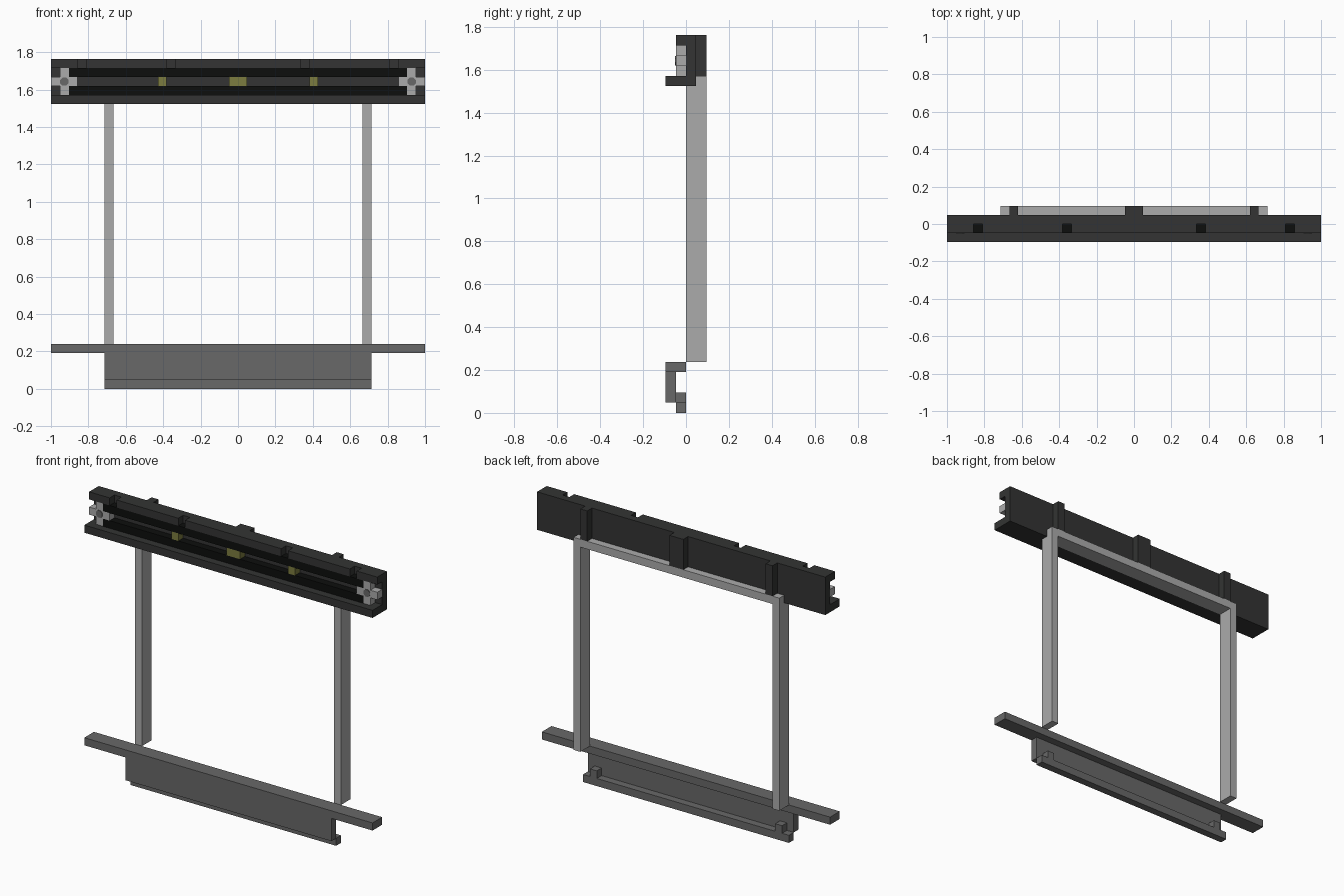
import bpy, bmesh, math

if "Cube" in bpy.data.objects:
    bpy.data.objects.remove(bpy.data.objects["Cube"], do_unlink=True)

U = 1 / 21  # grid module


def material(name, r, g, b):
    m = bpy.data.materials.new(name)
    m.use_nodes = True
    m.diffuse_color = (r, g, b, 1)
    m.node_tree.nodes["Principled BSDF"].inputs["Base Color"].default_value = (r, g, b, 1)
    return m


LIGHT = material("light grey", 0.41, 0.41, 0.41)
MID = material("mid grey", 0.138, 0.138, 0.138)
DARK = material("charcoal", 0.033, 0.034, 0.033)
BLACK = material("black", 0.004, 0.0045, 0.004)
OLIVE = material("olive", 0.20, 0.20, 0.05)


def prism(name, points, x0, x1, mat):
    """Extrude a (y, z) profile along x, in modules."""
    bm = bmesh.new()
    face = bm.faces.new([bm.verts.new((x0 * U, y * U, z * U)) for y, z in points])
    ext = bmesh.ops.extrude_face_region(bm, geom=[face])
    verts = [v for v in ext["geom"] if isinstance(v, bmesh.types.BMVert)]
    bmesh.ops.translate(bm, verts=verts, vec=((x1 - x0) * U, 0, 0))
    bmesh.ops.recalc_face_normals(bm, faces=bm.faces)
    mesh = bpy.data.meshes.new(name)
    bm.to_mesh(mesh)
    bm.free()
    mesh.materials.append(mat)
    ob = bpy.data.objects.new(name, mesh)
    bpy.context.collection.objects.link(ob)
    return ob


def box(name, x, y, z, mat):
    pts = [(y[0], z[0]), (y[1], z[0]), (y[1], z[1]), (y[0], z[1])]
    return prism(name, pts, x[0], x[1], mat)


def pair(name, x, y, z, mat):
    box("left_" + name, x, y, z, mat)
    box("right_" + name, (-x[1], -x[0]), y, z, mat)


# Lower tray: wide shelf, hanging front panel, bottom lip and its tabs
box("lower_shelf", (-21, 21), (-2, 0), (4, 5), MID)
box("lower_panel", (-15, 15), (-2, -1), (1, 4), MID)
box("lower_lip", (-15, 15), (-1, 0), (0, 1), MID)
pair("lip_tab", (13, 14), (-1, 0), (1, 2), MID)

# Frame: two posts and the crossbar under the ribs
pair("post", (14, 15), (0, 2), (5, 33), LIGHT)
box("crossbar", (-14, 14), (0, 2), (31.97, 33), LIGHT)

# Upper beam: back plate with a deep bottom ledge
prism("beam_body", [(-2, 32), (1, 32), (1, 37), (0, 37), (0, 33), (-2, 33)],
      -21, 21, DARK)

# Top rail, split by four notches
for i, (a, b) in enumerate([(-21, -18), (-17, -8), (-7, 7), (8, 17), (18, 21)]):
    box(f"top_rail_{i + 1}", (a, b), (-1, 0), (36, 37), DARK)

# Black bars either side of the middle groove
box("upper_bar", (-19, 19), (-1, 0), (35, 36), BLACK)
box("lower_bar", (-19, 19), (-1, 0), (33, 34), BLACK)

# Olive blocks in the groove
pair("groove_block", (8, 9), (-1, 0), (34, 35), OLIVE)
box("centre_groove_block", (-1, 1), (-1, 0), (34, 35), OLIVE)

# Ribs on the back
pair("back_rib", (13, 14), (1, 2), (33, 37), DARK)
box("centre_back_rib", (-1, 1), (1, 2), (33, 37), DARK)

# Cross-shaped end pieces with an eight-sided button
for side, s in (("left", 1), ("right", -1)):
    box(side + "_cross_upright", (19.5 * s - 0.5, 19.5 * s + 0.5), (-1, 0), (33, 36), LIGHT)
    box(side + "_cross_inner_arm", (18.5 * s - 0.5, 18.5 * s + 0.5), (-1, 0), (34, 35), LIGHT)
    box(side + "_cross_outer_arm", (20.5 * s - 0.5, 20.5 * s + 0.5), (-1, 0), (34, 35), LIGHT)
    bpy.ops.mesh.primitive_cylinder_add(
        vertices=8, radius=0.5 * U, depth=0.006,
        location=(19.5 * s * U, -U - 0.001, 34.5 * U),
        rotation=(math.pi / 2, math.pi / 8, 0))
    button = bpy.context.object
    button.name = side + "_cross_button"
    button.data.materials.append(MID)
